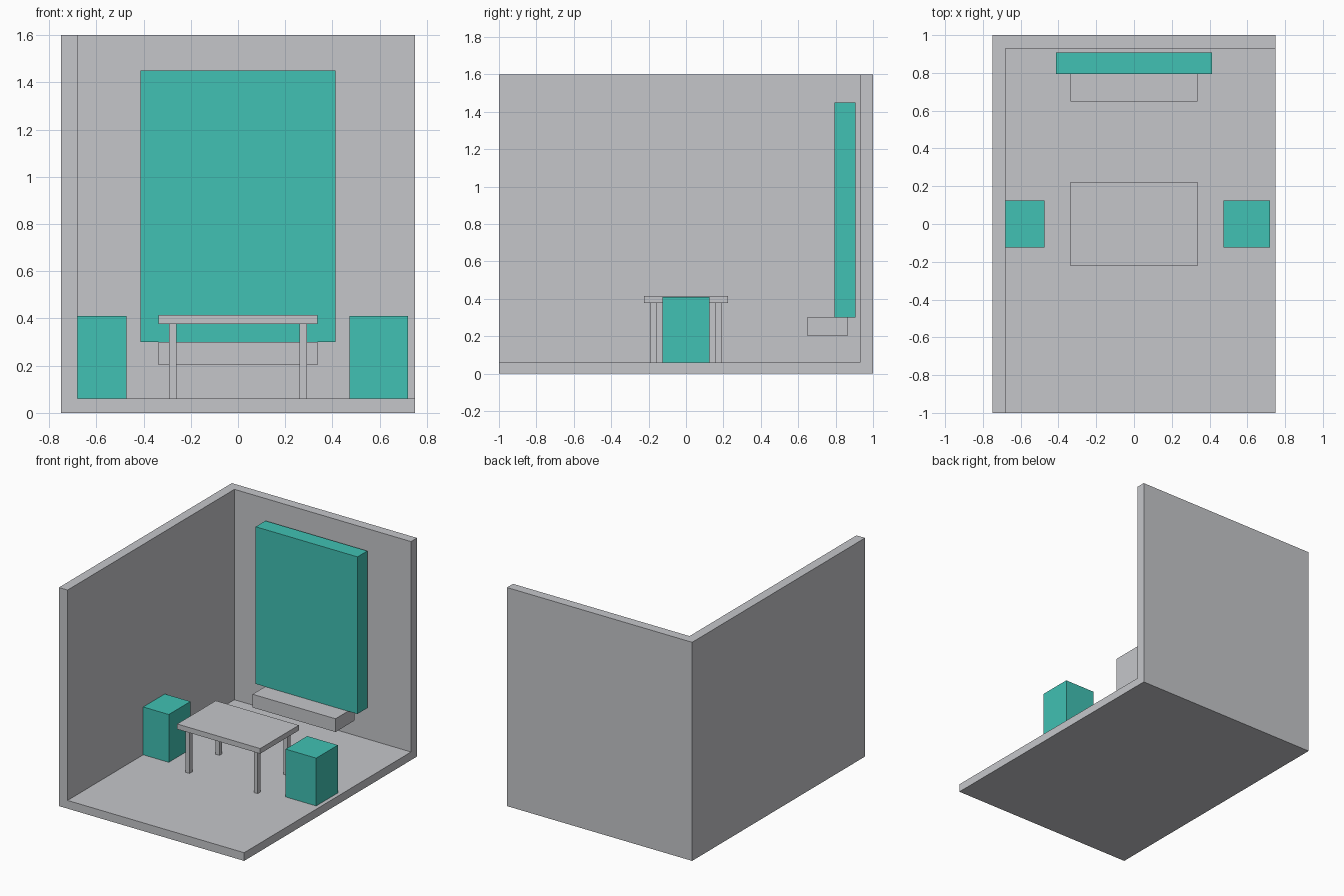
import bpy

# Remove the default cube
cube = bpy.data.objects.get("Cube")
if cube:
    bpy.data.objects.remove(cube, do_unlink=True)


def make_material(name, rgb):
    mat = bpy.data.materials.new(name)
    mat.use_nodes = True
    mat.diffuse_color = (*rgb, 1)
    mat.node_tree.nodes["Principled BSDF"].inputs["Base Color"].default_value = (*rgb, 1)
    return mat


grey = make_material("light grey", (0.558, 0.565, 0.591))
teal = make_material("teal", (0.052, 0.533, 0.451))


def box(name, x, y, z, mat):
    """Add a box from its (min, max) extent along each axis."""
    spans = (x, y, z)
    bpy.ops.mesh.primitive_cube_add(size=1, location=[(a + b) / 2 for a, b in spans])
    obj = bpy.context.object
    obj.name = name
    obj.scale = [b - a for a, b in spans]
    bpy.ops.object.transform_apply(location=False, rotation=False, scale=True)
    obj.data.materials.append(mat)
    return obj


def span(centre, width):
    return centre - width / 2, centre + width / 2


FLOOR = 0.06
WALL = 0.07
TABLE_UNDERSIDE = 0.377

# Room shell: floor and two walls
box("floor", (-0.75 + WALL, 0.75), (-1, 1 - WALL), (0, FLOOR), grey)
box("side_wall", (-0.75, -0.75 + WALL), (-1, 1 - WALL), (0, 1.6), grey)
box("back_wall", (-0.75, 0.75), (1 - WALL, 1), (0, 1.6), grey)

# Wall panel and the ledge below it
box("wall_panel", span(0, 0.825), (0.793, 0.907), (0.3, 1.45), teal)
box("ledge", span(0, 0.672), (0.648, 0.867), (0.203, 0.3), grey)

# Table with four legs
box("table_top", span(0, 0.672), span(0, 0.447), (TABLE_UNDERSIDE, 0.415), grey)
for side, sx in (("right", -1), ("left", 1)):
    for end, sy in (("front", -1), ("back", 1)):
        box(f"table_leg_{end}_{side}", span(sx * 0.276, 0.032), span(sy * 0.173, 0.032),
            (FLOOR, TABLE_UNDERSIDE), grey)

    # Block stool on each side of the table
    box(f"stool_{side}", span(sx * 0.597, 0.248), span(0, 0.25), (FLOOR, 0.41), teal)
